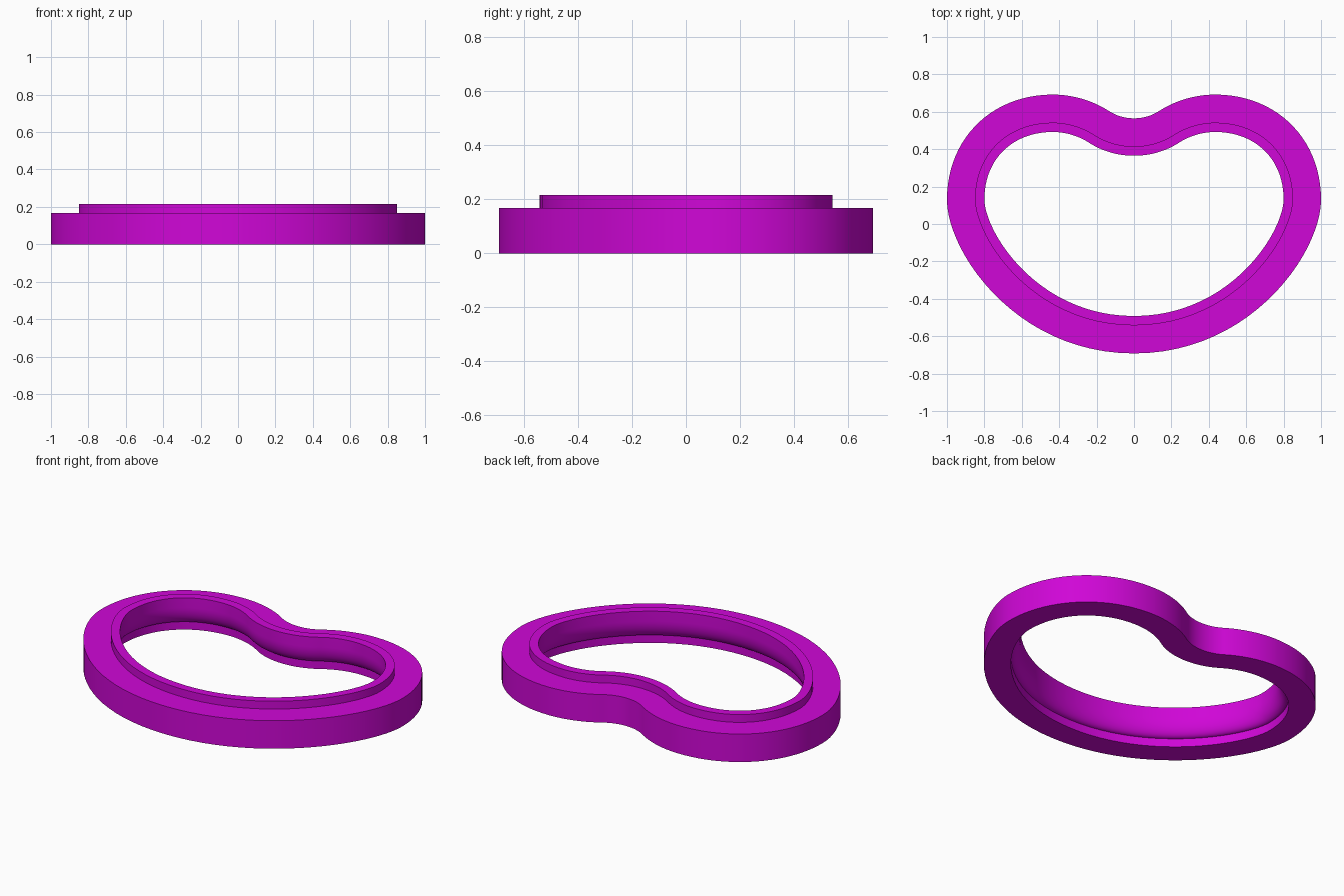
import bpy
import bmesh
import math
from mathutils import Vector
from mathutils.geometry import interpolate_bezier

cube = bpy.data.objects.get("Cube")
if cube:
    bpy.data.objects.remove(cube, do_unlink=True)

STEPS = 24

# Right half of the kidney outline: knot, handle, handle, knot
valley, bend, crest, side, tip = (0, .565), (.134, .604), (.435, .692), (1, .13), (0, -.692)
half_curves = [
    (valley, (.048, .565), (.094, .578), bend),
    (bend, (.223, .661), (.329, .692), crest),
    (crest, (.757, .692), (1, .46), side),
    (side, (1, -.15), (.63, -.692), tip),
]
half = []
for knots in half_curves:
    half += interpolate_bezier(*[Vector(k) for k in knots], STEPS)[:-1]
half.append(Vector(tip))
outline = half + [Vector((-p.x, p.y)) for p in half[-2:0:-1]]

# Wall section as (inward offset, height): stepped stacking rim on top,
# rounded inner wall, matching recess underneath
BASE_TOP, RIM_TOP, RECESS_TOP, ROUND_TOP = .168, .215, .05, .155
RIM_OUT, RIM_IN, RECESS = .15, .2, .147
section = [(0, 0), (0, BASE_TOP), (RIM_OUT, BASE_TOP), (RIM_OUT, RIM_TOP), (RIM_IN, RIM_TOP)]
ARC = 12
for i in range(ARC + 1):
    a = math.pi / 2 * i / ARC
    section.append((RECESS + (RIM_IN - RECESS) * math.cos(a),
                    ROUND_TOP - (ROUND_TOP - RECESS_TOP) * math.sin(a)))
section.append((RECESS, 0))

# Sweep the section round the outline
bm = bmesh.new()
rings = []
count = len(outline)
for i, p in enumerate(outline):
    ahead = (outline[(i + 1) % count] - p).normalized()
    behind = (p - outline[i - 1]).normalized()
    tangent = (ahead + behind).normalized()
    inward = Vector((tangent.y, -tangent.x))
    rings.append([bm.verts.new((*(p + inward * d), z)) for d, z in section])
for i, ring in enumerate(rings):
    after = rings[(i + 1) % count]
    for j in range(len(section)):
        k = (j + 1) % len(section)
        bm.faces.new((ring[j], after[j], after[k], ring[k]))
bmesh.ops.recalc_face_normals(bm, faces=bm.faces)
mesh = bpy.data.meshes.new("stacking_ring")
bm.to_mesh(mesh)
bm.free()

# Single purple material
purple = bpy.data.materials.new("bright_purple")
purple.use_nodes = True
color = (.63, .002, .68, 1)
purple.diffuse_color = color
purple.node_tree.nodes["Principled BSDF"].inputs["Base Color"].default_value = color
mesh.materials.append(purple)

ring_object = bpy.data.objects.new("stacking_ring", mesh)
bpy.context.collection.objects.link(ring_object)
bpy.ops.object.select_all(action="DESELECT")
ring_object.select_set(True)
bpy.context.view_layer.objects.active = ring_object
bpy.ops.object.shade_smooth_by_angle(angle=math.radians(35))
